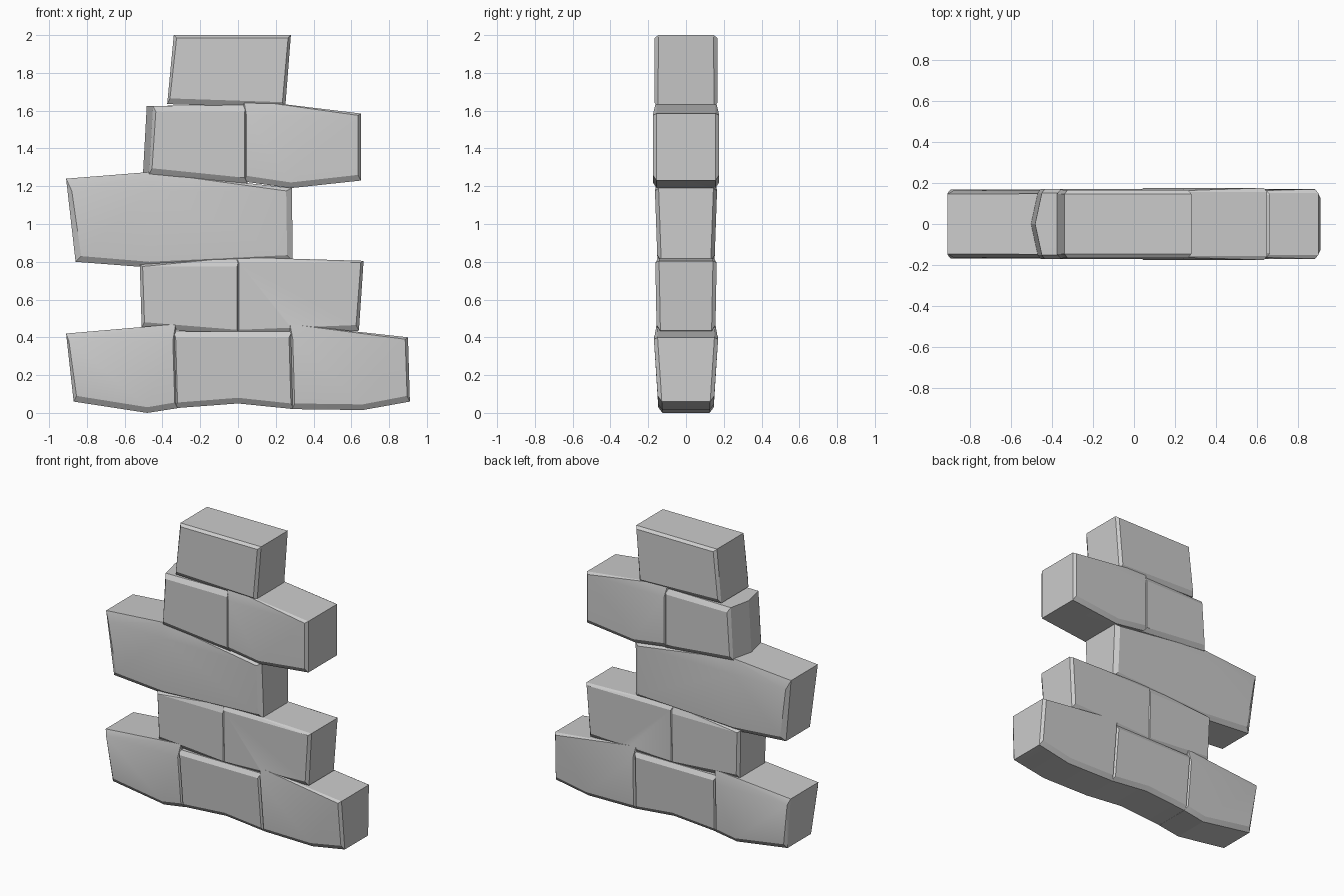
import bpy, bmesh, math

if "Cube" in bpy.data.objects:
    bpy.data.objects.remove(bpy.data.objects["Cube"])


def brick(name, outline, d_top, d_bot, drop=0.03, ridge=0, side=0.015, bevel=0.02):
    """Loft a brick through y: inset face, full outline, middle, full outline, inset face."""
    xs, zs = zip(*outline)
    x0, x1, z0, z1 = min(xs), max(xs), min(zs), max(zs)
    xm, zm = (x0 + x1) / 2, (z0 + z1) / 2
    low_top = min(z for z in zs if z > zm)

    def end(x):  # -1 at the left end, 1 at the right end, 0 between
        return 0 if abs(x - xm) < 0.3 * (x1 - x0) else math.copysign(1, x - xm)

    # chamfered front: level top edge, lifted bottom edge, ends pulled in
    face = [(x - side * end(x), low_top - drop if z > zm else z + 0.03) for x, z in outline]
    # middle outline: the left end may come to a vertical ridge
    mid = [(x - ridge * (end(x) < 0), z) for x, z in outline]
    bm = bmesh.new()
    rings = []
    for pts, s, inset in ((face, -1, 0), (outline, -1, bevel), (mid, 0, 0),
                          (outline, 1, bevel), (face, 1, 0)):
        rings.append([bm.verts.new((x, s * (d_bot + (d_top - d_bot) * (z - z0) / (z1 - z0)
                                            - inset), z)) for x, z in pts])
    n = len(outline)
    for a, b in zip(rings, rings[1:]):
        for i in range(n):
            j = (i + 1) % n
            bm.faces.new((a[i], a[j], b[j], b[i]))
    bm.faces.new(rings[0])
    bm.faces.new(rings[-1][::-1])
    bmesh.ops.recalc_face_normals(bm, faces=bm.faces)
    bmesh.ops.triangulate(bm, faces=bm.faces)
    me = bpy.data.meshes.new(name)
    bm.to_mesh(me)
    bm.free()
    ob = bpy.data.objects.new(name, me)
    bpy.context.collection.objects.link(ob)
    return ob


bricks = [
    # bottom course
    brick("bottom_left_brick",
          [(-.91, .42), (-.87, .06), (-.48, 0), (-.32, .025), (-.33, .47)], .175, .145, .04),
    brick("bottom_middle_brick",
          [(-.345, .43), (-.335, .025), (0, .05), (.295, .02), (.285, .43)], .172, .145),
    brick("bottom_right_brick",
          [(.275, .47), (.285, .02), (.66, .015), (.91, .06), (.9, .4)], .175, .145, .01),
    # second course
    brick("second_left_brick",
          [(-.52, .785), (-.51, .45), (.01, .41), (.01, .825)], .163, .155, .01),
    brick("second_right_brick",
          [(-.01, .825), (-.01, .41), (.64, .435), (.665, .805)], .163, .155, .01),
    # third course, one long brick
    brick("long_brick",
          [(-.91, 1.24), (-.86, .8), (-.47, .77), (.29, .805), (.285, 1.19), (-.47, 1.275)],
          .168, .15, .015, side=.03),
    # fourth course, left end comes to a vertical ridge
    brick("fourth_left_brick",
          [(-.45, 1.625), (-.47, 1.265), (.05, 1.215), (.05, 1.63)], .172, .172, ridge=.033),
    brick("fourth_right_brick",
          [(.03, 1.66), (.03, 1.225), (.28, 1.19), (.65, 1.23), (.65, 1.585)], .176, .176, .01),
    # cap
    brick("top_brick",
          [(-.34, 2), (-.375, 1.635), (.25, 1.615), (.28, 2)], .166, .168, .015),
]

# fuse the courses into one stone wall without inner faces
wall = bricks[0]
for b in bricks[1:]:
    bpy.context.view_layer.objects.active = wall
    m = wall.modifiers.new("join", "BOOLEAN")
    m.operation, m.solver, m.object = "UNION", "EXACT", b
    bpy.ops.object.modifier_apply(modifier=m.name)
    bpy.data.objects.remove(b)
wall.name = "brick_wall"
bpy.ops.object.select_all(action="DESELECT")
wall.select_set(True)
bpy.ops.object.shade_smooth_by_angle(angle=math.radians(15))
